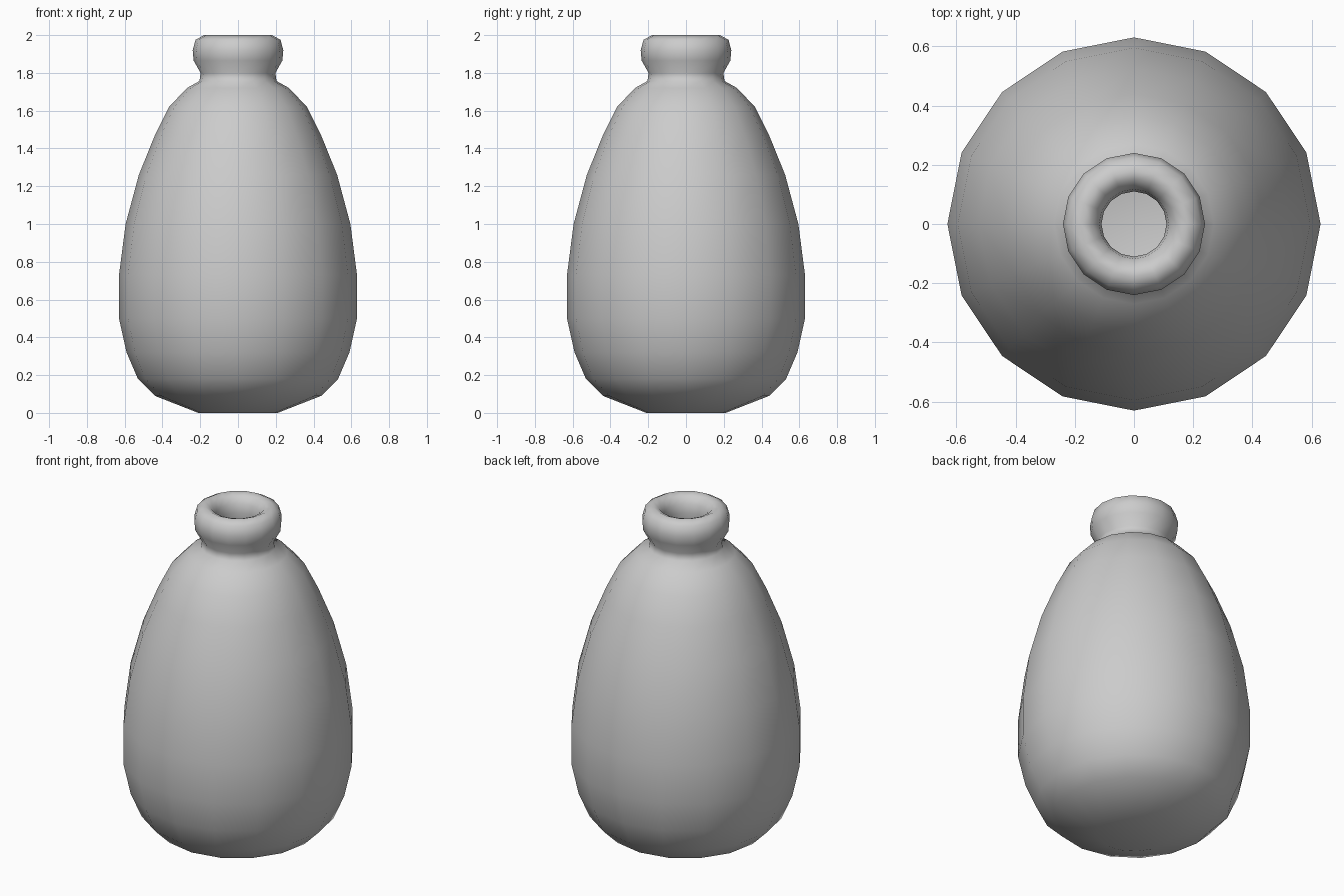
import bpy, bmesh, math
from mathutils import Vector

cube = bpy.data.objects.get("Cube")
if cube:
    bpy.data.objects.remove(cube, do_unlink=True)

SIDES = 16

# Clay material
clay = bpy.data.materials.new("grey_clay")
clay.use_nodes = True
colour = (0.6, 0.6, 0.6, 1)
clay.diffuse_color = colour
clay.node_tree.nodes["Principled BSDF"].inputs["Base Color"].default_value = colour

# Profile as (radius, height): base and belly, neck and lip, then the inner wall
belly = [(0, 0), (.21, 0), (.44, .09), (.53, .18), (.59, .32), (.63, .5), (.63, .73),
         (.595, 1), (.525, 1.26), (.44, 1.47), (.365, 1.62), (.27, 1.72), (.204, 1.757)]
lip = [(.198, 1.8), (.235, 1.865), (.24, 1.92), (.225, 1.975), (.18, 2),
       (.145, 1.985), (.118, 1.95), (.11, 1.9), (.115, 1.82), (.15, 1.74)]
inner = [(r - .04, z + (.04 if z < .2 else 0)) for r, z in reversed(belly[1:-2])] + [(0, .04)]


def lathe(name, profile):
    """Turn a profile around the z axis into a smooth object."""
    bm = bmesh.new()
    verts = [bm.verts.new((r, 0, z)) for r, z in profile]
    edges = [bm.edges.new(pair) for pair in zip(verts, verts[1:])]
    bmesh.ops.spin(bm, geom=verts + edges, cent=Vector(), axis=Vector((0, 0, 1)),
                   angle=math.tau, steps=SIDES)
    bmesh.ops.remove_doubles(bm, verts=bm.verts, dist=.0005)
    bmesh.ops.recalc_face_normals(bm, faces=bm.faces)
    for face in bm.faces:
        face.smooth = True
    mesh = bpy.data.meshes.new(name)
    bm.to_mesh(mesh)
    bm.free()
    mesh.materials.append(clay)
    obj = bpy.data.objects.new(name, mesh)
    bpy.context.collection.objects.link(obj)
    return obj


lathe("vase", belly + lip + inner)
